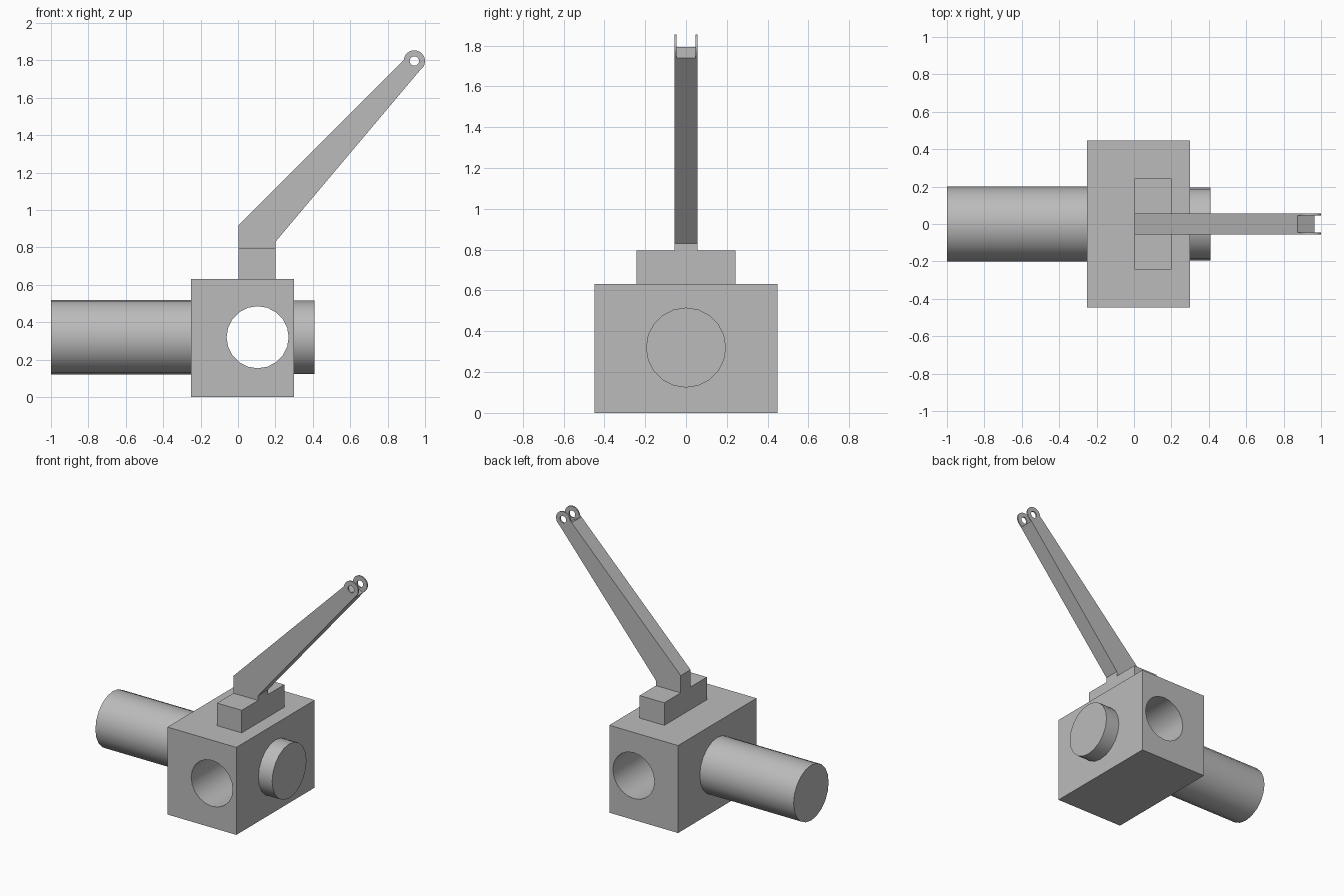
import bpy
from math import sin, cos, radians, pi

cube = bpy.data.objects.get("Cube")
if cube:
    bpy.data.objects.remove(cube, do_unlink=True)

GREY = (0.5, 0.5, 0.5, 1)
metal = bpy.data.materials.new("plain_grey")
metal.use_nodes = True
metal.diffuse_color = GREY
metal.node_tree.nodes["Principled BSDF"].inputs["Base Color"].default_value = GREY


def finish(obj, name):
    obj.name = name
    obj.data.materials.clear()
    obj.data.materials.append(metal)
    bpy.ops.object.shade_smooth_by_angle(angle=radians(30))


def arc(cx, cz, r, start, end, steps):
    angles = [radians(start + (end - start) * i / steps) for i in range(steps + 1)]
    return [(cx + r * cos(a), cz + r * sin(a)) for a in angles]


def circle(cx, cz, r, sides):
    return arc(cx, cz, r, 0, 360, sides)[:-1]


def plate(name, outlines, y, depth):
    """Extrude x-z outlines along y; inner outlines become holes."""
    curve = bpy.data.curves.new(name, "CURVE")
    curve.dimensions = "2D"
    curve.fill_mode = "BOTH"
    curve.extrude = depth / 2
    for points in outlines:
        spline = curve.splines.new("POLY")
        spline.points.add(len(points) - 1)
        for point, (x, z) in zip(spline.points, points):
            point.co = (x, z, 0, 1)
        spline.use_cyclic_u = True
    obj = bpy.data.objects.new(name, curve)
    bpy.context.collection.objects.link(obj)
    obj.location.y = y
    obj.rotation_euler.x = pi / 2
    bpy.ops.object.select_all(action="DESELECT")
    obj.select_set(True)
    bpy.context.view_layer.objects.active = obj
    bpy.ops.object.convert(target="MESH")
    obj = bpy.context.object
    # Weld caps to walls
    bpy.ops.object.mode_set(mode="EDIT")
    bpy.ops.mesh.select_all(action="SELECT")
    bpy.ops.mesh.remove_doubles(threshold=0.0001)
    bpy.ops.mesh.normals_make_consistent(inside=False)
    bpy.ops.object.mode_set(mode="OBJECT")
    finish(obj, name)


def rod(name, x0, x1, radius):
    bpy.ops.mesh.primitive_cylinder_add(
        vertices=20, radius=radius, depth=x1 - x0,
        location=((x0 + x1) / 2, 0, AXIS_Z), rotation=(0, pi / 2, 0))
    finish(bpy.context.object, name)


def box(x0, x1, z0, z1):
    return [(x0, z0), (x1, z0), (x1, z1), (x0, z1)]


AXIS_Z = 0.32
BLOCK_TOP = 0.632
FOOT_TOP = 0.795

# Body block with a round bore from front to back
plate("body_block", [box(-0.25, 0.30, 0, BLOCK_TOP),
                     circle(0.105, AXIS_Z, 0.166, 20)], 0, 0.895)

# Long side cylinder and short end cap
rod("side_cylinder", -1.0, -0.25, 0.20)
rod("end_cap", 0.30, 0.41, 0.196)

# Lever foot and bent, tapering lever arm
plate("lever_foot", [box(0.003, 0.20, BLOCK_TOP, FOOT_TOP)], 0, 0.486)
TIP_TOP, TIP_LOW = (0.875, 1.792), (0.965, 1.738)
plate("lever_arm", [[(0.003, FOOT_TOP), (0.20, FOOT_TOP), (0.20, 0.83),
                     TIP_LOW, TIP_TOP, (0.003, 0.92)]], 0, 0.112)

# Pair of thin eyes forking from the lever tip
EYE = (0.943, 1.797)
for side, y in (("front", -0.051), ("back", 0.051)):
    outline = [TIP_TOP] + arc(*EYE, 0.057, 174, -35, 14) + [TIP_LOW]
    plate(side + "_eye", [outline, circle(*EYE, 0.025, 16)], y, 0.01)
